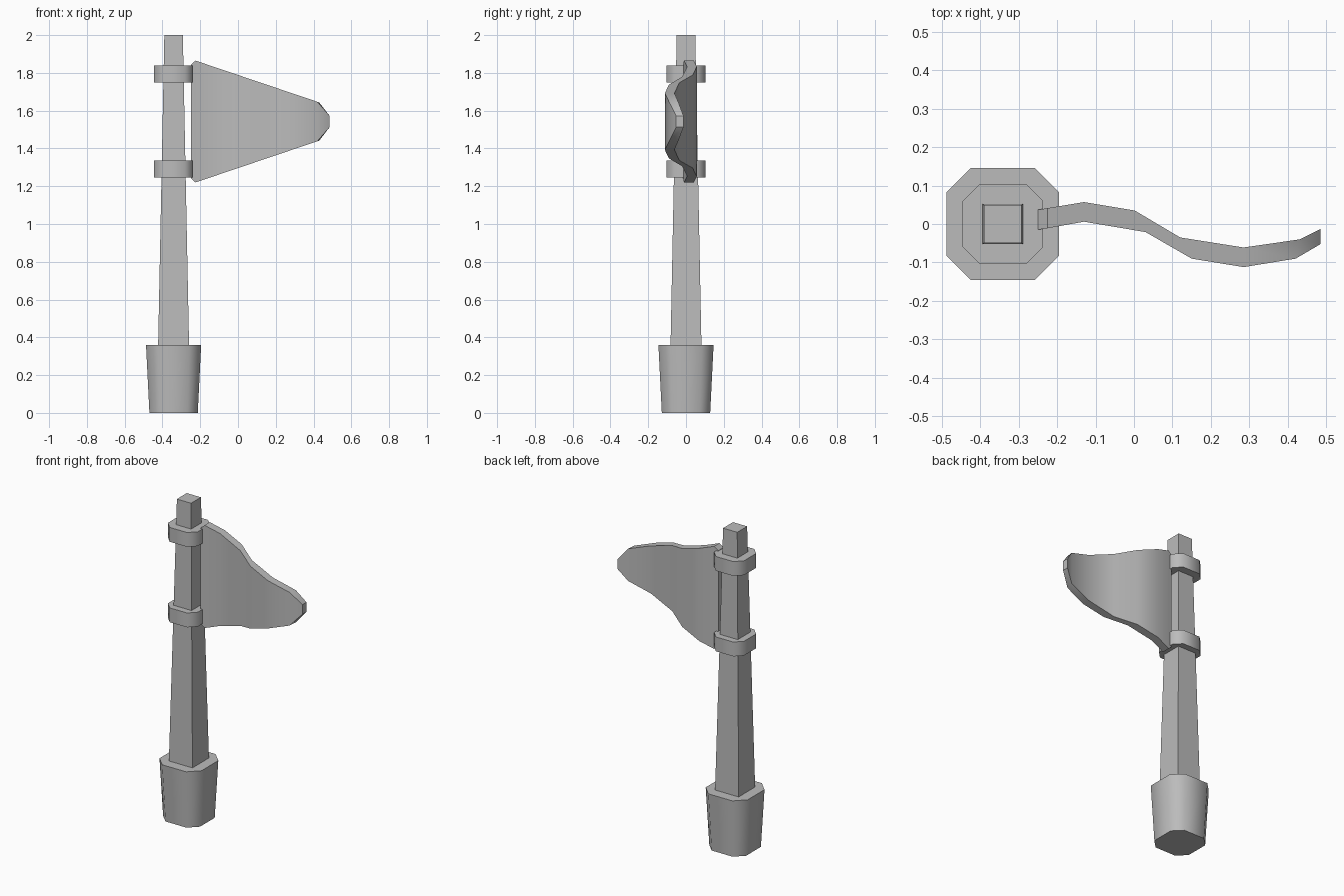
import bpy, bmesh, math

if "Cube" in bpy.data.objects:
    bpy.data.objects.remove(bpy.data.objects["Cube"])

grey = bpy.data.materials.new("stone grey")
grey.diffuse_color = (0.5, 0.5, 0.5, 1)
grey.use_nodes = True
grey.node_tree.nodes["Principled BSDF"].inputs["Base Color"].default_value = grey.diffuse_color
CX = -0.341  # pole axis


def loft(name, loops, angle):
    """Skin a list of equal-length point loops and cap both ends."""
    bm = bmesh.new()
    rings = [[bm.verts.new(p) for p in loop] for loop in loops]
    n = len(rings[0])
    for a, b in zip(rings, rings[1:]):
        for i in range(n):
            j = (i + 1) % n
            bm.faces.new((a[i], a[j], b[j], b[i]))
    bm.faces.new(rings[0][::-1])
    bm.faces.new(rings[-1])
    bmesh.ops.recalc_face_normals(bm, faces=bm.faces)
    mesh = bpy.data.meshes.new(name)
    bm.to_mesh(mesh)
    bm.free()
    mesh.shade_smooth()
    mesh.set_sharp_from_angle(angle=math.radians(angle))
    mesh.materials.append(grey)
    obj = bpy.data.objects.new(name, mesh)
    bpy.context.collection.objects.link(obj)
    return obj


def octagon(r, flat, z):
    """Square of half-width r with chamfered corners."""
    f = r * flat
    pts = [(r, -f), (r, f), (f, r), (-f, r), (-r, f), (-r, -f), (-f, -r), (f, -r)]
    return [(CX + x, y, z) for x, y in pts]


def square(r, z):
    return [(CX + x * r, y * r, z) for x, y in ((1, -1), (1, 1), (-1, 1), (-1, -1))]


# Tapered foot and pole
loft("base", [octagon(0.128, 0.57, 0), octagon(0.146, 0.57, 0.36)], 50)
loft("pole", [square(0.082, 0.35), square(0.049, 2.0)], 30)

# Collars holding the flag
for name, z in (("lower_collar", 1.245), ("upper_collar", 1.75)):
    loft(name, [octagon(0.104, 0.58, z), octagon(0.104, 0.58, z + 0.09)], 50)

# Waving flag: (back x, back y, front x, front y) along its length
WAVE = [(-0.25, 0.037, -0.25, -0.015), (-0.225, 0.041, -0.225, -0.011),
        (-0.13, 0.057, -0.13, 0.006), (0.002, 0.035, 0.03, -0.021),
        (0.12, -0.035, 0.15, -0.09), (0.285, -0.061, 0.285, -0.112),
        (0.43, -0.04, 0.42, -0.09), (0.485, -0.013, 0.485, -0.052)]


def half_height(x):
    if x < -0.24:
        return 0.30
    if x > 0.45:
        return 0.03
    return 0.3225 - 0.338 * (x + 0.225)


sections = []
for bx, by, fx, fy in WAVE:
    hb, hf = half_height(bx), half_height(fx)
    sections.append([(bx, by, 1.5425 - hb), (bx, by, 1.5425 + hb),
                     (fx, fy, 1.5425 + hf), (fx, fy, 1.5425 - hf)])
loft("flag", sections, 35)
